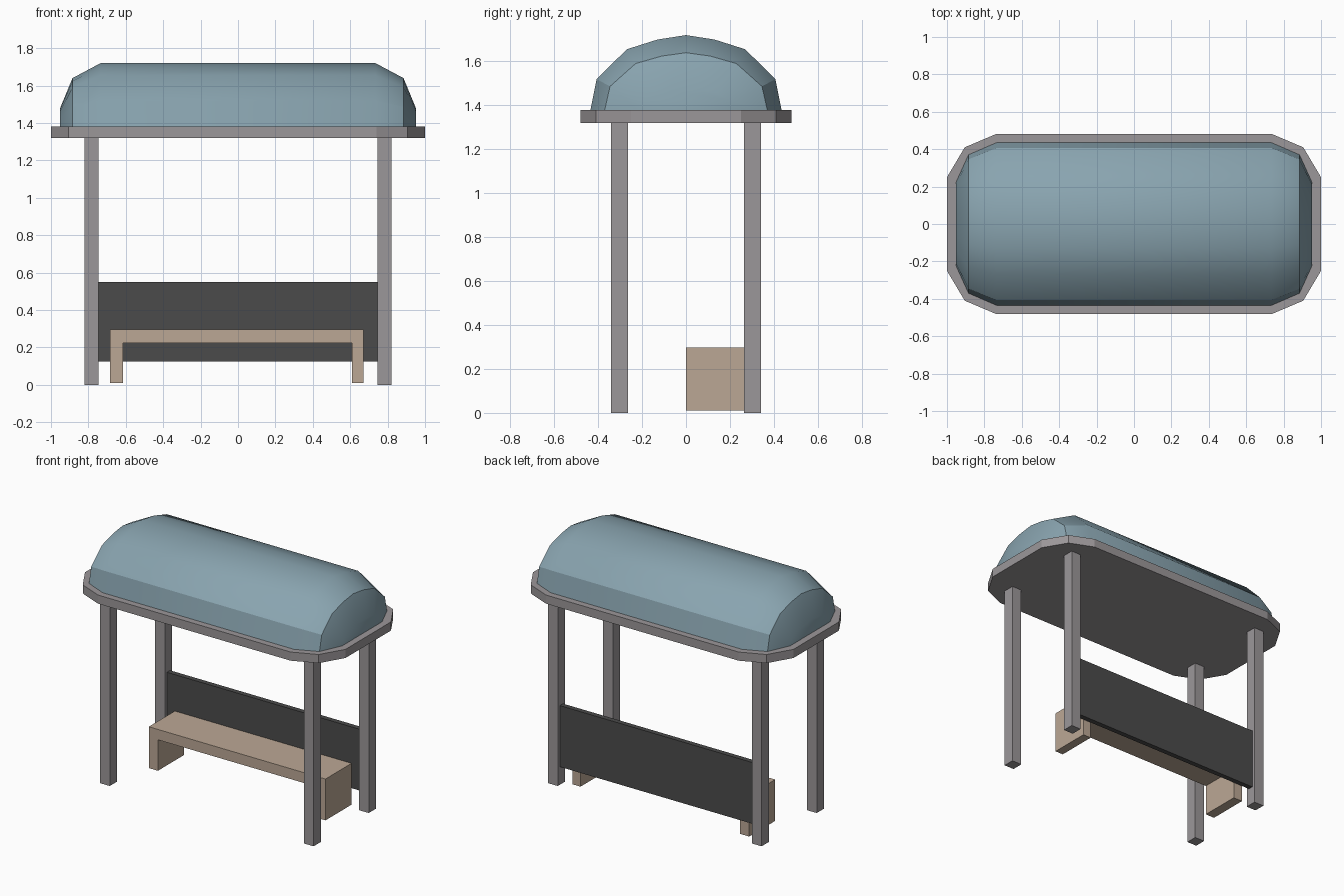
import bpy, bmesh, math

cube = bpy.data.objects.get("Cube")
if cube:
    bpy.data.objects.remove(cube)


def material(name, rgb):
    m = bpy.data.materials.new(name)
    m.use_nodes = True
    m.diffuse_color = (*rgb, 1)
    m.node_tree.nodes["Principled BSDF"].inputs["Base Color"].default_value = (*rgb, 1)
    return m


blue = material("canopy blue", (0.25, 0.37, 0.43))
grey = material("frame grey", (0.33, 0.31, 0.32))
dark = material("panel charcoal", (0.07, 0.07, 0.07))
wood = material("bench tan", (0.50, 0.39, 0.30))


def finish(name, bm, mat):
    bmesh.ops.recalc_face_normals(bm, faces=bm.faces)
    me = bpy.data.meshes.new(name)
    bm.to_mesh(me)
    bm.free()
    me.materials.append(mat)
    ob = bpy.data.objects.new(name, me)
    bpy.context.collection.objects.link(ob)
    return ob


def extrude(name, outline, place, direction, mat):
    """Prism from a 2D outline; place maps each point to 3D."""
    bm = bmesh.new()
    face = bm.faces.new([bm.verts.new(place(a, b)) for a, b in outline])
    moved = bmesh.ops.extrude_face_region(bm, geom=[face])["geom"]
    verts = [v for v in moved if isinstance(v, bmesh.types.BMVert)]
    bmesh.ops.translate(bm, verts=verts, vec=direction)
    return finish(name, bm, mat)


def box(name, x, y, z, mat):
    outline = [(x[0], y[0]), (x[1], y[0]), (x[1], y[1]), (x[0], y[1])]
    return extrude(name, outline, lambda a, b: (a, b, z[0]), (0, 0, z[1] - z[0]), mat)


# Roof slab with clipped corners
corner = [(1.0, 0.25), (0.905, 0.41), (0.74, 0.48)]
right_half = [(x, -y) for x, y in reversed(corner)] + corner
outline = right_half + [(-x, -y) for x, y in right_half]
extrude("roof_slab", outline, lambda a, b: (a, b, 1.32), (0, 0, 0.06), grey)

# Domed canopy: arched sections lofted along x and shrinking at the ends
arch = [(1, 0), (0.935, 0.41), (0.62, 0.81), (0.3, 0.94), (0, 1)]
arch = arch + [(-y, z) for y, z in arch[-2::-1]]
ends = [(0.735, 0.435, 0.34), (0.885, 0.37, 0.26), (0.953, 0.22, 0.095)]
stations = [(-x, w, h) for x, w, h in reversed(ends)] + ends
bm = bmesh.new()
rings = [[bm.verts.new((x, y * w, 1.38 + z * h)) for y, z in arch] for x, w, h in stations]
for a, b in zip(rings, rings[1:]):
    for i in range(len(arch) - 1):
        bm.faces.new((a[i], a[i + 1], b[i + 1], b[i]))
    bm.faces.new((a[0], b[0], b[-1], a[-1]))
bm.faces.new(rings[0])
bm.faces.new(rings[-1])
dome = finish("canopy_dome", bm, blue)
bpy.ops.object.select_all(action="DESELECT")
dome.select_set(True)
bpy.context.view_layer.objects.active = dome
bpy.ops.object.shade_smooth_by_angle(angle=math.radians(30))

# Four posts
for side, sx in (("left", 1), ("right", -1)):
    for end, sy in (("back", 1), ("front", -1)):
        xs = sorted((sx * 0.745, sx * 0.82))
        ys = sorted((sy * 0.263, sy * 0.342))
        box(f"{end}_{side}_post", xs, ys, (0, 1.33), grey)

# Back panel between the rear posts
box("back_panel", (-0.75, 0.75), (0.285, 0.32), (0.125, 0.55), dark)

# Bench: one bracket-shaped profile pulled from front to back
bracket = [(-0.685, 0.01), (-0.685, 0.297), (0.672, 0.297), (0.672, 0.01),
           (0.61, 0.01), (0.61, 0.225), (-0.615, 0.225), (-0.615, 0.01)]
extrude("bench", bracket, lambda a, b: (a, 0, b), (0, 0.285, 0), wood)
